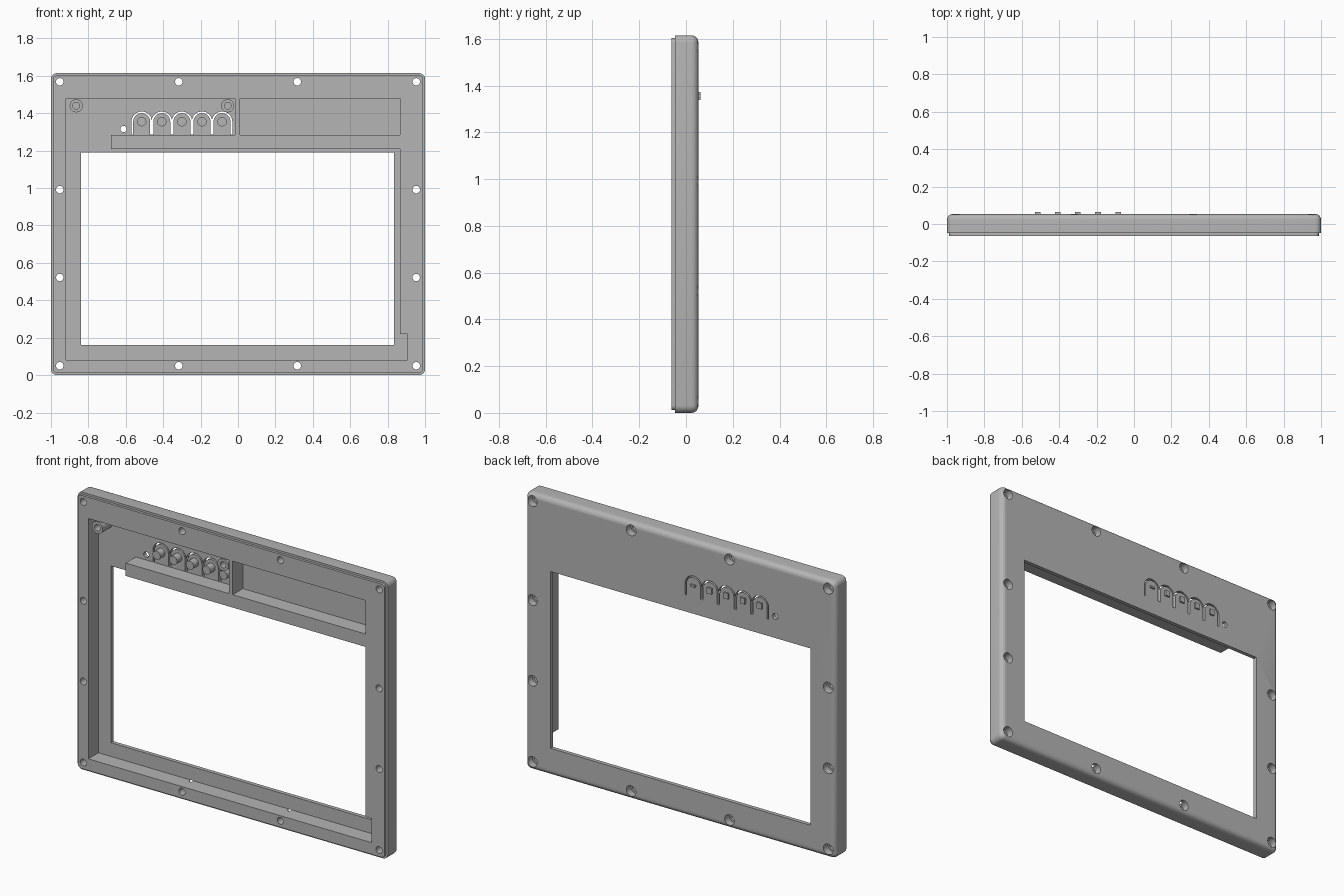
import bpy, bmesh, math
from mathutils import Vector

old = bpy.data.objects.get("Cube")
if old:
    bpy.data.objects.remove(old, do_unlink=True)

GREY = (0.46, 0.46, 0.46, 1)
mat = bpy.data.materials.new("mid grey plastic")
mat.use_nodes = True
mat.diffuse_color = GREY
mat.node_tree.nodes["Principled BSDF"].inputs["Base Color"].default_value = GREY

HEIGHT = 1.615
FRONT, STEP, FLOOR, BACK, TIP = -0.063, -0.048, 0.03, 0.053, 0.063


def finish(name, bm):
    bmesh.ops.recalc_face_normals(bm, faces=bm.faces)
    mesh = bpy.data.meshes.new(name)
    bm.to_mesh(mesh)
    bm.free()
    mesh.materials.append(mat)
    ob = bpy.data.objects.new(name, mesh)
    bpy.context.collection.objects.link(ob)
    return ob


def prism(name, outline, y0, y1):
    """Extrude an x-z outline from y0 to y1."""
    bm = bmesh.new()
    face = bm.faces.new([bm.verts.new((x, y0, z)) for x, z in outline])
    ext = bmesh.ops.extrude_face_region(bm, geom=[face])["geom"]
    moved = [v for v in ext if isinstance(v, bmesh.types.BMVert)]
    bmesh.ops.translate(bm, verts=moved, vec=(0, y1 - y0, 0))
    return finish(name, bm)


def rect(x0, x1, z0, z1):
    return [(x0, z0), (x1, z0), (x1, z1), (x0, z1)]


def circle(x, z, r, n=24):
    return [(x + r * math.cos(i * math.tau / n), z + r * math.sin(i * math.tau / n))
            for i in range(n)]


def arch(x, z, r, foot, n=16):
    arc = [(x + r * math.cos(i * math.pi / n), z + r * math.sin(i * math.pi / n))
           for i in range(n + 1)]
    return [(x + r, foot)] + arc + [(x - r, foot)]


def apply_bool(target, other, operation="DIFFERENCE"):
    other.hide_render = True
    mod = target.modifiers.new("bool", "BOOLEAN")
    mod.object, mod.operation, mod.solver = other, operation, "EXACT"
    bpy.context.view_layer.objects.active = target
    bpy.ops.object.modifier_apply(modifier=mod.name)
    bpy.data.objects.remove(other, do_unlink=True)


def cut(target, outline, y0, y1):
    apply_bool(target, prism("cutter", outline, y0, y1))


def smooth(ob):
    bpy.ops.object.select_all(action="DESELECT")
    ob.select_set(True)
    bpy.context.view_layer.objects.active = ob
    bpy.ops.object.shade_smooth_by_angle(angle=math.radians(30))


def rounded_slab(name, inset, y0, y1, corner, back_round=0):
    """Slab with rounded corners and, if wanted, a rounded back rim."""
    bm = bmesh.new()
    bmesh.ops.create_cube(bm, size=1)
    for v in bm.verts:
        v.co = Vector((v.co.x * 2 * (1 - inset), y0 + (v.co.y + 0.5) * (y1 - y0),
                       HEIGHT / 2 + v.co.z * (HEIGHT - 2 * inset)))
    edges = [e for e in bm.edges if abs(e.verts[0].co.y - e.verts[1].co.y) > 0.01]
    bmesh.ops.bevel(bm, geom=edges, offset=corner, segments=5, profile=0.5,
                    affect="EDGES")
    if back_round:
        edges = [e for e in bm.edges if all(v.co.y > y1 - 1e-4 for v in e.verts)]
        bmesh.ops.bevel(bm, geom=edges, offset=back_round, segments=6, profile=0.5,
                        affect="EDGES")
    return finish(name, bm)


# Main shell with a stepped front lip
frame = rounded_slab("bezel_frame", 0, STEP, BACK, 0.032, 0.03)
apply_bool(frame, rounded_slab("front_lip", 0.012, FRONT, STEP + 0.02, 0.02), "UNION")

# Hollow interior, leaving the shelf and divider standing
main_pocket = [(-0.92, 0.08), (0.905, 0.08), (0.905, 0.22), (0.865, 0.22),
               (0.865, 1.21), (-0.68, 1.21), (-0.68, 1.285), (-0.015, 1.285),
               (-0.015, 1.48), (-0.92, 1.48)]
cut(frame, main_pocket, -0.1, FLOOR)
cut(frame, rect(0.01, 0.865, 1.285, 1.48), -0.1, FLOOR)

# Screen window
cut(frame, rect(-0.84, 0.835, 0.16, 1.19), -0.2, 0.2)

# Counterbored screw holes around the rim
screws = [(x, z) for x in (-0.953, 0.953) for z in (0.05, 0.522, 0.992, 1.568)]
screws += [(x, z) for x in (-0.317, 0.317) for z in (0.05, 1.568)]
for x, z in screws:
    cut(frame, circle(x, z, 0.02), -0.2, 0.2)
    cut(frame, circle(x, z, 0.031), 0.01, 0.2)

# Indicator light hole
cut(frame, circle(-0.612, 1.316, 0.017), -0.2, 0.2)

# Spring-flap buttons: arched slits, inner posts and raised back markers
BUTTON_Z = 1.355
for i in range(5):
    x = -0.515 + i * 0.1075
    outer = arch(x, BUTTON_Z, 0.0545, 1.287)
    inner = arch(x, BUTTON_Z, 0.0455, 1.287)
    cut(frame, outer + inner[::-1], 0, 0.2)
    post = prism(f"button_post_{i + 1}", circle(x, BUTTON_Z, 0.025), -0.015, FLOOR + 0.005)
    smooth(post)
    half = 0.006 if i == 4 else 0.017
    prism(f"button_marker_{i + 1}",
          rect(x - 0.015, x + 0.015, BUTTON_Z - half, BUTTON_Z + half), BACK - 0.004, TIP)
smooth(frame)

# Hollow mounting bosses in the upper pocket
for side, x in (("right", -0.865), ("centre", -0.055)):
    boss = prism(f"mounting_boss_{side}", circle(x, 1.44, 0.035), FRONT + 0.003, FLOOR + 0.005)
    cut(boss, circle(x, 1.44, 0.018), -0.2, 0.01)
    smooth(boss)
